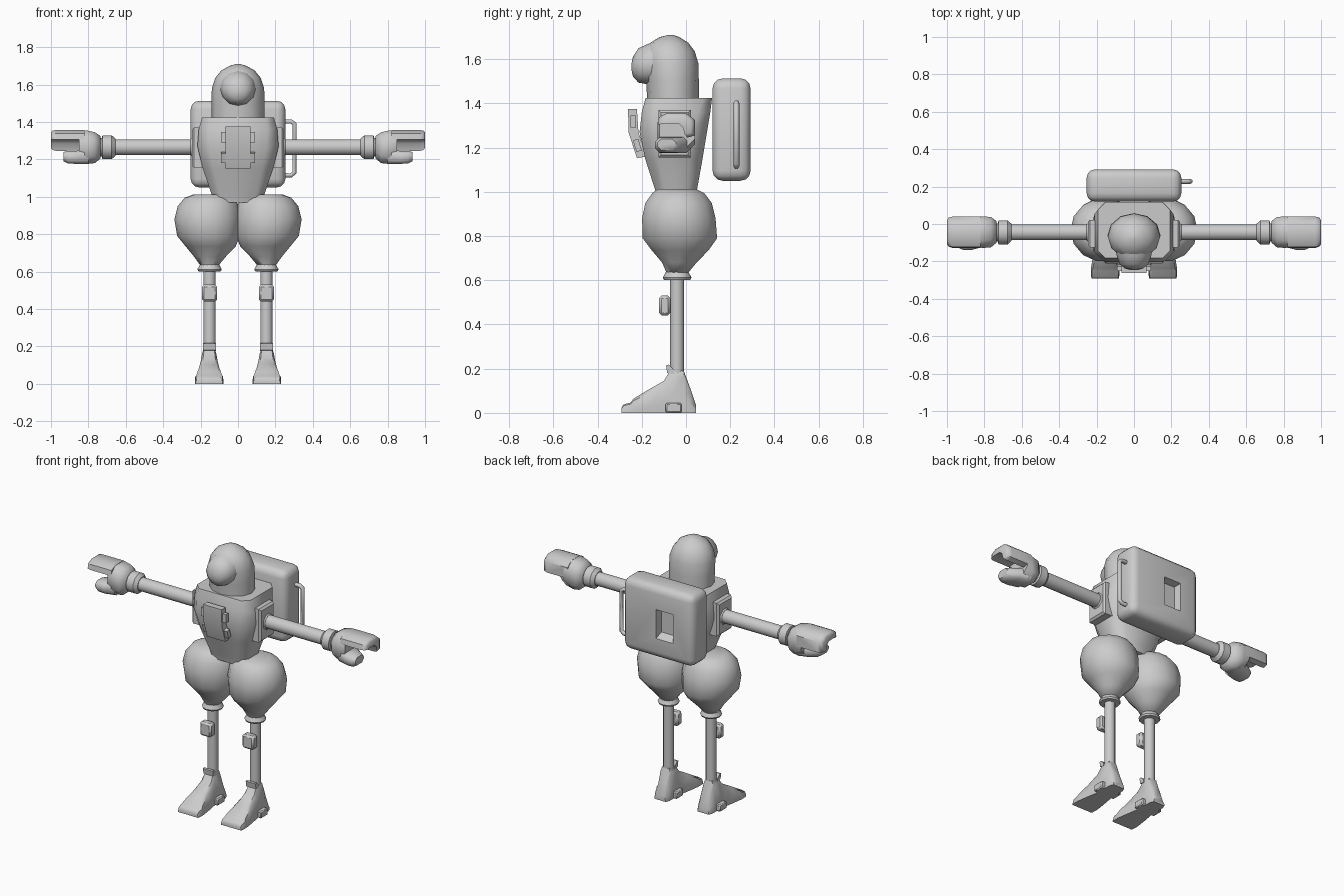
import bpy, bmesh, math
from mathutils import Vector, Matrix

if "Cube" in bpy.data.objects:
    bpy.data.objects.remove(bpy.data.objects["Cube"])


def finish(name, bm, mirror=False, angle=40):
    bmesh.ops.recalc_face_normals(bm, faces=bm.faces)
    me = bpy.data.meshes.new(name)
    bm.to_mesh(me)
    bm.free()
    me.shade_smooth()
    me.set_sharp_from_angle(angle=math.radians(angle))
    ob = bpy.data.objects.new(name, me)
    bpy.context.collection.objects.link(ob)
    if mirror:
        ob.modifiers.new("mirror", 'MIRROR').use_mirror_merge = False
    return ob


def loft(name, rings, mirror=False, angle=40):
    bm = bmesh.new()
    rows = [[bm.verts.new(p) for p in r] for r in rings]
    n = len(rows[0])
    for a, b in zip(rows, rows[1:]):
        for i in range(n):
            bm.faces.new((a[i], a[(i + 1) % n], b[(i + 1) % n], b[i]))
    bm.faces.new(rows[0])
    bm.faces.new(rows[-1])
    return finish(name, bm, mirror, angle)


def hring(z, x0, x1, y0, y1, n=12):
    """Horizontal ellipse given by its extents."""
    return [((x0 + x1) / 2 + (x1 - x0) / 2 * math.cos(t), (y0 + y1) / 2 + (y1 - y0) / 2 * math.sin(t), z)
            for t in (2 * math.pi * i / n for i in range(n))]


def xring(x, r, n=12, y=-0.045, z=1.265):
    """Circle around the arm axis."""
    return [(x, y + r * math.cos(t), z + r * math.sin(t))
            for t in (2 * math.pi * (i + .5) / n for i in range(n))]


def chamfer(a0, a1, b0, b1, c):
    return [(a0 + c, b0), (a1 - c, b0), (a1, b0 + c), (a1, b1 - c),
            (a1 - c, b1), (a0 + c, b1), (a0, b1 - c), (a0, b0 + c)]


def box(name, x0, x1, y0, y1, z0, z1, bevel=0, seg=1, mirror=False):
    bm = bmesh.new()
    m = Matrix.Translation(((x0 + x1) / 2, (y0 + y1) / 2, (z0 + z1) / 2)) @ \
        Matrix.Diagonal((x1 - x0, y1 - y0, z1 - z0, 1))
    bmesh.ops.create_cube(bm, size=1, matrix=m)
    if bevel:
        bmesh.ops.bevel(bm, geom=bm.edges[:], offset=bevel, segments=seg, profile=.5, affect='EDGES')
    return finish(name, bm, mirror)


# Head dome and face bulge
loft("head", [hring(z, -w, w, a, b) for z, w, a, b in (
    (1.40, .14, -.175, .058), (1.50, .142, -.18, .058), (1.58, .14, -.19, .056), (1.635, .122, -.185, .04),
    (1.675, .09, -.16, .01), (1.70, .045, -.12, -.03), (1.71, .01, -.08, -.06))], angle=60)
loft("face_bulge", [[(r * math.cos(t), y, z + r * math.sin(t)) for t in (math.pi * i / 6 for i in range(12))]
                    for y, r, z in ((-.10, .105, 1.585), (-.17, .092, 1.578), (-.215, .078, 1.572),
                                    (-.24, .045, 1.567), (-.247, .012, 1.565))], angle=60)

# Torso
loft("torso", [[(x, y, z) for x, y in chamfer(-w, w, a, b, c)] for z, w, a, b, c in (
    (.97, .135, -.13, .045, .04), (1.01, .14, -.14, .05, .045), (1.15, .188, -.185, .075, .06),
    (1.27, .217, -.21, .095, .065), (1.36, .21, -.2, .11, .055), (1.425, .192, -.183, .118, .04))], angle=50)

# Chest control panel, bent in profile, with side clips
panel = [(-.262, 1.375), (-.222, 1.375), (-.215, 1.27), (-.18, 1.16), (-.222, 1.152), (-.26, 1.27)]
loft("chest_panel", [[(x, y, z) for y, z in panel] for x in (-.066, .066)], angle=25)
for nm, y, z, tilt in (("upper", -.239, 1.318, 0), ("lower", -.22, 1.21, .3)):
    bm = bmesh.new()
    m = Matrix.Translation((.075, y, z)) @ Matrix.Rotation(tilt, 4, 'X') @ Matrix.Diagonal((.03, .025, .055, 1))
    bmesh.ops.create_cube(bm, size=1, matrix=m)
    finish(nm + "_panel_clip", bm, True)

# Shoulder plates and sockets
loft("shoulder_plate", [[(x, y, z) for y, z in ((-.125 + i, 1.155 + i), (.022 - i, 1.155 + i),
                                                (.022 - i, 1.37 - i), (-.125 + i, 1.37 - i))]
                        for x, i in ((.17, 0), (.235, 0), (.247, .012))], True, 25)
loft("shoulder_socket", [xring(x, r, 8) for x, r in ((.24, .058), (.255, .046))], True)

# Arms and wrist cuffs
loft("arm", [xring(.2, .043), xring(.70, .043)], True)
loft("wrist_cuff", [xring(x, r) for x, r in ((.655, .047), (.675, .066), (.725, .066), (.728, .05), (.755, .05))], True)

# Hand: palm, curled finger slab and thumb
palm = ((.735, -.1, .015, 1.205, 1.325), (.765, -.125, .038, 1.18, 1.345),
        (.81, -.128, .04, 1.175, 1.355), (.85, -.12, .04, 1.20, 1.357))
loft("palm", [[(x, y, z) for y, z in chamfer(a, b, c, d, .04)] for x, a, b, c, d in palm], True, 50)
hook = [(-.128, 1.305), (-.122, 1.338), (-.085, 1.357), (0, 1.357), (.04, 1.325), (.04, 1.255),
        (.005, 1.245), (-.005, 1.285), (-.03, 1.308), (-.09, 1.31)]
mid = Vector((-.04, 1.31))
loft("fingers", [[(x, mid.x + (y - mid.x) * s, mid.y + (z - mid.y) * s) for y, z in hook]
                 for x, s in ((.82, 1), (.97, 1), (.992, .92), (1.0, .75))], True, 50)
loft("thumb", [[(x, y, z) for y, z in chamfer(a, b, c, d, .018)] for x, a, b, c, d in (
    (.80, -.12, .02, 1.176, 1.26), (.865, -.138, 0, 1.176, 1.245),
    (.91, -.14, -.03, 1.178, 1.245), (.932, -.13, -.045, 1.19, 1.24))], True, 50)

# Backpack with a recess in the rear face
pack = box("backpack", -.253, .253, .12, .292, 1.05, 1.513, .045, 3)
cut = loft("recess_cutter", [[(-.115 + i, y, 1.17 + 3 * i), (.015 - i, y, 1.17 + 3 * i),
                              (.015 - i, y, 1.37 - i), (-.115 + i, y, 1.37 - i)] for y, i in ((.31, 0), (.245, .012))])
cut.hide_render = True
cut.hide_viewport = True
mod = pack.modifiers.new("recess", 'BOOLEAN')
mod.operation = 'DIFFERENCE'
mod.solver = 'EXACT'
mod.object = cut

# Handle rail on one side of the pack
cu = bpy.data.curves.new("pack_handle", 'CURVE')
cu.dimensions = '3D'
cu.bevel_depth = .013
cu.bevel_resolution = 1
pts = [(.24, 1.115), (.285, 1.115), (.302, 1.13), (.302, 1.39), (.285, 1.402), (.24, 1.402)]
sp = cu.splines.new('POLY')
sp.points.add(len(pts) - 1)
for p, (x, z) in zip(sp.points, pts):
    p.co = (x, .228, z, 1)
bpy.context.collection.objects.link(bpy.data.objects.new("pack_handle", cu))

# Puffy trousers
loft("trouser_leg", [hring(z, x0, x1, a, b, 14) for z, x0, x1, a, b in (
    (1.012, .06, .24, -.13, .05), (.995, .02, .285, -.155, .085), (.95, -.005, .322, -.188, .12),
    (.88, -.018, .34, -.203, .138), (.79, -.01, .325, -.2, .145), (.735, .012, .28, -.158, .105),
    (.68, .065, .235, -.11, .05), (.635, .102, .203, -.09, .012))], True, 60)
loft("trouser_cuff", [hring(z, .152 - r, .152 + r, -.04 - r, -.04 + r) for z, r in (
    (.65, .047), (.64, .05), (.612, .065), (.602, .06), (.60, .03))], True)

# Shins and knee pads
loft("shin", [hring(z, .119, .185, -.072, -.008) for z in (.15, .62)], True)
box("knee_pad", .111, .193, -.122, -.07, .44, .53, .012, 1, True)

# Boots: sections from toe to heel (y, sole half width, upper half width, height)
boot = ((-.292, .072, .068, .022), (-.283, .075, .07, .038), (-.25, .076, .071, .047), (-.238, .076, .066, .064),
        (-.17, .066, .053, .105), (-.10, .054, .045, .145), (-.07, .05, .037, .195), (-.01, .05, .035, .19),
        (.02, .05, .03, .11), (.045, .04, .028, .035))
loft("boot", [[(.154 - w, y, 0), (.154 + w, y, 0), (.154 + w, y, h * .35), (.154 + u, y, h * .85), (.154 + u * .7, y, h),
               (.154 - u * .7, y, h), (.154 - u, y, h * .85), (.154 - w, y, h * .35)] for y, w, u, h in boot], True, 45)
loft("boot_tongue", [[(x, y, z) for y, z in ((-.09, .215), (-.078, .218), (-.055, .195), (-.055, .175), (-.085, .18))]
                     for x in (.118, .188)], True)
box("boot_side_block", .08, .23, -.092, -.02, 0, .045, .006, 1, True)
